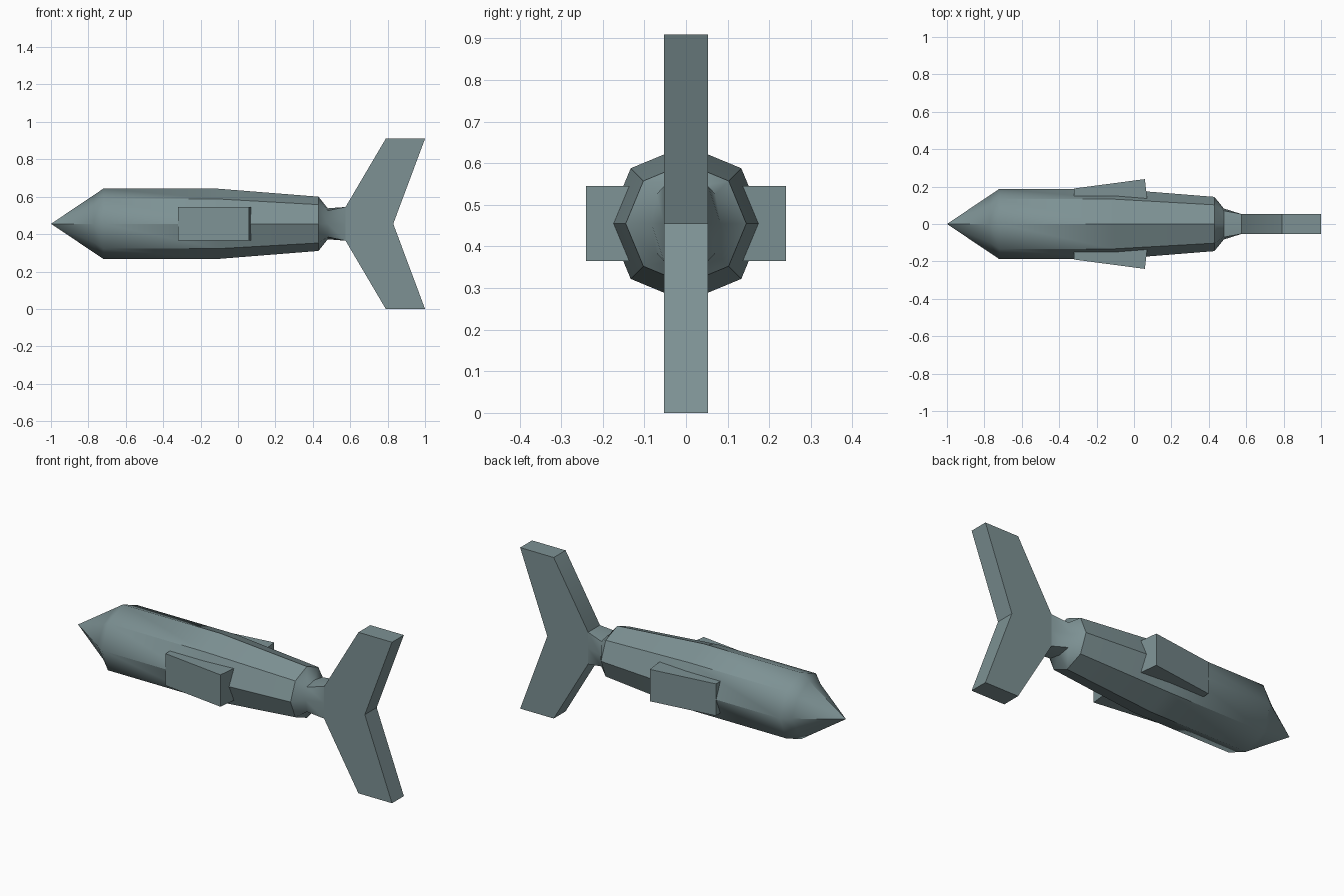
import bpy, bmesh, math
from mathutils import Vector

if "Cube" in bpy.data.objects:
    bpy.data.objects.remove(bpy.data.objects["Cube"])

CZ = 0.455  # height of the long axis

mat = bpy.data.materials.new("slate grey green")
mat.diffuse_color = (0.205, 0.285, 0.295, 1)
mat.use_nodes = True
mat.node_tree.nodes["Principled BSDF"].inputs["Base Color"].default_value = mat.diffuse_color


def finish(name, bm, angle=40):
    bmesh.ops.recalc_face_normals(bm, faces=bm.faces)
    for f in bm.faces:
        f.smooth = True
    for e in bm.edges:
        e.smooth = e.calc_face_angle(0) < math.radians(angle)
    me = bpy.data.meshes.new(name)
    bm.to_mesh(me)
    bm.free()
    me.materials.append(mat)
    ob = bpy.data.objects.new(name, me)
    bpy.context.collection.objects.link(ob)
    return ob


def prism(name, outline, axis, lo, hi):
    """Extrude a 2D outline (x, other) along axis 'y' or 'z'."""
    bm = bmesh.new()
    place = (lambda p, d: (p[0], d, p[1])) if axis == 'y' else (lambda p, d: (p[0], p[1], d))
    face = bm.faces.new([bm.verts.new(place(p, lo)) for p in outline])
    ext = bmesh.ops.extrude_face_region(bm, geom=[face])
    move = Vector(place((0, 0), hi - lo))
    bmesh.ops.translate(bm, vec=move, verts=[v for v in ext['geom'] if isinstance(v, bmesh.types.BMVert)])
    return finish(name, bm)


# Octagonal body: stations of (x, radius, diagonal radius)
stations = [(-0.77, 0.154, 0.142), (-0.72, 0.188, 0.188), (-0.11, 0.188, 0.188),
            (0.43, 0.145, 0.145), (0.48, 0.083, 0.1)]
bm = bmesh.new()
rings = []
for x, r, d in stations:
    ring = []
    for i in range(8):
        a = i * math.pi / 4
        rad = d if i % 2 else r
        ring.append(bm.verts.new((x, rad * math.cos(a), CZ + rad * math.sin(a))))
    rings.append(ring)
# Neck end: squared off to meet the tail fin
square = []
for i in range(8):
    a = i * math.pi / 4
    c, s = round(math.cos(a) * 1.2), round(math.sin(a) * 1.2)
    square.append(bm.verts.new((0.575, 0.053 * c, CZ + 0.09 * s)))
rings.append(square)
for a, b in zip(rings, rings[1:]):
    for i in range(8):
        j = (i + 1) % 8
        bm.faces.new((a[i], a[j], b[j], b[i]))
# Pointed nose and closed neck
tip = bm.verts.new((-1.0, 0, CZ))
for i in range(8):
    bm.faces.new((tip, rings[0][(i + 1) % 8], rings[0][i]))
bm.faces.new(square)
finish("body", bm)

# Swallow-shaped tail fin
prism("tail_fin", [(0.575, 0.545), (0.79, 0.91), (1.0, 0.91), (0.83, CZ),
                   (1.0, 0.0), (0.79, 0.0), (0.575, 0.365)], 'y', -0.053, 0.053)

# Side fins, mirrored across the body
for side, name in ((-1, "side_fin_front"), (1, "side_fin_back")):
    prism(name, [(-0.32, 0.12 * side), (-0.32, 0.19 * side),
                 (0.058, 0.24 * side), (0.072, 0.12 * side)], 'z', 0.365, 0.545)
